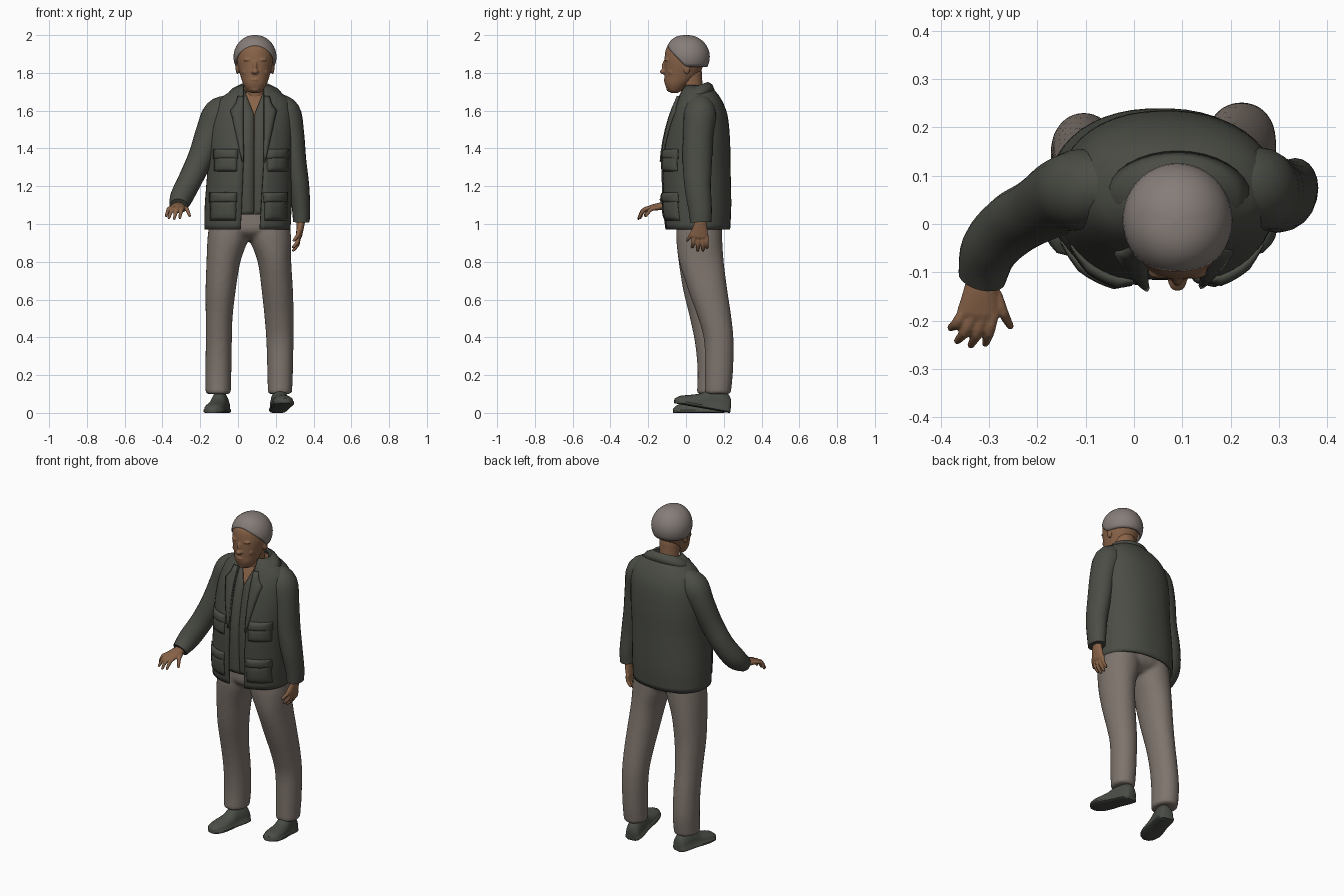
import bpy, bmesh, math
from mathutils import Vector

if "Cube" in bpy.data.objects:
    bpy.data.objects.remove(bpy.data.objects["Cube"])

def material(name, *rgb):
    m = bpy.data.materials.new(name)
    m.diffuse_color = (*rgb, 1)
    m.use_nodes = True
    m.node_tree.nodes["Principled BSDF"].inputs["Base Color"].default_value = m.diffuse_color
    return m

JACKET = material("dark olive cloth", 0.069, 0.073, 0.059)
SHIRT = material("charcoal shirt", 0.075, 0.075, 0.062)
TROUSER = material("taupe trousers", 0.21, 0.175, 0.152)
CAP = material("grey cap", 0.24, 0.205, 0.19)
SKIN = material("brown skin", 0.25, 0.125, 0.065)
SHOE = material("dark shoe leather", 0.070, 0.077, 0.063)

def add(bm, rows, wrap=True, caps=True):
    vs = [[bm.verts.new(p) for p in row] for row in rows]
    n = len(rows[0])
    for a, b in zip(vs, vs[1:]):
        for i in range(n if wrap else n - 1):
            bm.faces.new((a[i], a[(i + 1) % n], b[(i + 1) % n], b[i]))
    if wrap and caps:
        bm.faces.new(vs[0])
        bm.faces.new(vs[-1])
    return bm

def finish(bm, name, mat, thick=0, offset=-1, blend=0):
    bmesh.ops.recalc_face_normals(bm, faces=bm.faces)
    me = bpy.data.meshes.new(name)
    bm.to_mesh(me)
    bm.free()
    me.materials.append(mat)
    ob = bpy.data.objects.new(name, me)
    bpy.context.collection.objects.link(ob)
    me.shade_smooth()
    me.set_sharp_from_angle(angle=math.radians(50))
    if thick:
        mod = ob.modifiers.new("thickness", 'SOLIDIFY')
        mod.thickness, mod.offset = thick, offset
    if blend:  # melt overlapping forms into one skin
        mod = ob.modifiers.new("blend", 'REMESH')
        mod.mode, mod.voxel_size, mod.use_smooth_shade = 'VOXEL', blend, True
        mod = ob.modifiers.new("soften", 'SMOOTH')
        mod.factor, mod.iterations = 0.5, 3

def spline(pts, steps):  # Catmull-Rom through tuples of any length
    out = []
    for i in range(len(pts) - 1):
        p = [pts[max(0, min(len(pts) - 1, i + k))] for k in (-1, 0, 1, 2)]
        for t in [s / steps for s in range(steps)]:
            out.append(tuple(0.5 * (2 * b + (c - a) * t + (2 * a - 5 * b + 4 * c - d) * t * t
                             + (3 * b - a - 3 * c + d) * t ** 3) for a, b, c, d in zip(*p)))
    return out + [pts[-1]]

def sup(c, n):
    return math.copysign(abs(c) ** (2 / n), c)

def circle(sides):
    return [2 * math.pi * i / sides for i in range(sides)]

def loft(bm, rings, steps=4, sides=26, n=2.1):  # rings are (z, cx, cy, rx, ry)
    return add(bm, [[(cx + rx * sup(math.cos(a), n), cy + ry * sup(math.sin(a), n), z) for a in circle(sides)]
                    for z, cx, cy, rx, ry in spline(rings, steps)])

def tube(bm, pts, side, steps=4, sides=16, rounded=True):  # points are (x, y, z, radius along side, radius across)
    ps, frames = spline(pts, steps), []
    c = [Vector(p[:3]) for p in ps]
    for i, p in enumerate(ps):
        t = (c[min(i + 1, len(c) - 1)] - c[max(i - 1, 0)]).normalized()
        u = (Vector(side) - t * t.dot(Vector(side))).normalized()
        frames.append((c[i], u * p[3], t.cross(u) * p[4], t * p[4]))
    if rounded:
        caps = [[(o + t * sg * math.sin(k), u * math.cos(k), v * math.cos(k), t) for k in (.6, 1.15)]
                for (o, u, v, t), sg in ((frames[0], -1), (frames[-1], 1))]
        frames = caps[0][::-1] + frames + caps[1]
    return add(bm, [[o + u * math.cos(a) + v * math.sin(a) for a in circle(sides)] for o, u, v, t in frames])

def ball(bm, loc, size):
    for v in bmesh.ops.create_uvsphere(bm, u_segments=14, v_segments=8, radius=1)["verts"]:
        v.co = Vector(a * s + l for a, s, l in zip(v.co, size, loc))

# torso surface shared by jacket, shirt, lapels and pockets
TORSO = spline([(0.97, .05, .062, .228, .172), (1.10, .054, .058, .230, .182), (1.30, .064, .053, .225, .183),
                (1.45, .070, .060, .226, .173), (1.58, .078, .069, .215, .150), (1.66, .085, .070, .185, .117),
                (1.70, .088, .064, .130, .095), (1.735, .09, .055, .085, .066)], 8)
N = 2.25

def section(z):
    for a, b in zip(TORSO, TORSO[1:]):
        if z <= b[0]:
            t = max(0, (z - a[0]) / (b[0] - a[0]))
            return [p + (q - p) * t for p, q in zip(a[1:], b[1:])]
    return TORSO[-1][1:]

def front(x, z, off):
    cx, cy, rx, ry = section(z)
    return (x, cy - ry * (1 - min(1, abs((x - cx) / rx)) ** N) ** (1 / N) - off, z)

def shell(name, mat, z0, z1, edges, shrink, thick):  # garment open in front between edges(z)
    rows, m = [], 44
    for z in [z0 + (z1 - z0) * k / 30 for k in range(31)]:
        cx, cy, rx, ry = section(z)
        rx, ry = rx - shrink, ry - shrink
        left, right = [-math.acos(sup(max(-.97, min(.97, (x - cx) / rx)), 4 / N)) for x in edges(z)]
        ts = [right + (left + 2 * math.pi - right) * i / m for i in range(m + 1)]
        rows.append([(cx + rx * sup(math.cos(t), N), cy + ry * sup(math.sin(t), N), z) for t in ts])
    finish(add(bmesh.new(), rows, wrap=False), name, mat, thick)

def opening(z):
    k = min(1, (z - .97) / .35)
    return .014 + .014 * k, .116 + .022 * k

shell("jacket_body", JACKET, .972, 1.735, opening, 0, .012)
shell("shirt", SHIRT, 1.05, 1.71, lambda z: (.085 - max(0, z - 1.58) * .4, .087 + max(0, z - 1.58) * .4), .014, .006)
chest = [(z, *[v - d for v, d in zip(section(z), (0, 0, .03, .024))]) for z in (1.45, 1.55, 1.62, 1.68, 1.71)]
finish(loft(bmesh.new(), chest), "chest", SKIN)

# notched lapels folded back from the opening
for name, k, sg in (("left_lapel", 0, -1), ("right_lapel", 1, 1)):
    rows = []
    for z, w in ((1.33, 0), (1.38, .012), (1.44, .026), (1.50, .040), (1.56, .053), (1.60, .064), (1.615, .050), (1.64, .034), (1.675, .024)):
        e = opening(z)[k]
        rows.append([front(e + sg * (w + .003) * t, z, .003 + .006 * math.sin(math.pi * t)) for t in (0, .33, .67, 1)])
    finish(add(bmesh.new(), rows, wrap=False), name, JACKET, .010, 0)

# collar around the neck
rows = []
for rx, ry, z, drop in ((.076, .062, 1.735, .05), (.088, .066, 1.748, .05), (.122, .084, 1.735, .06), (.150, .095, 1.708, .065)):
    rows.append([(.09 + rx * math.sin(a), .052 + ry * math.cos(a), z - drop * (1 - math.cos(a)) / 2)
                 for a in [math.radians(-148 + 296 * i / 28) for i in range(29)]])
finish(add(bmesh.new(), rows, wrap=False), "jacket_collar", JACKET, .010, 0)

# patch pockets with flaps
def patch(name, x0, x1, z0, z1, bulge):
    puff = lambda u, v: bulge * min(1, 4 * min(u, 1 - u)) * min(1, 4 * min(v, 1 - v) + .2)
    rows = [[front(x0 + (x1 - x0) * i / 8, z0 + (z1 - z0) * k / 6, puff(i / 8, k / 6)) for i in range(9)] for k in range(7)]
    finish(add(bmesh.new(), rows, wrap=False), name, JACKET, .008, 0)

for name, x0, x1, z0, z1 in (("left_chest", -.125, -.005, 1.28, 1.36), ("right_chest", .155, .262, 1.28, 1.36),
                             ("left_hip", -.145, -.01, 1.02, 1.13), ("right_hip", .14, .255, 1.02, 1.13)):
    patch(name + "_pocket", x0, x1, z0, z1, .013)
    patch(name + "_flap", x0 - .004, x1 + .004, z1 - .015, z1 + .035, .017)

# sleeves
for name, side, pts in (
    ("left_sleeve", (1, -.6, .2), [(-.03, .08, 1.635, .055, .055), (-.10, .073, 1.585, .083, .083), (-.145, .06, 1.49, .08, .073),
     (-.195, .03, 1.36, .07, .064), (-.25, 0, 1.24, .066, .062), (-.298, -.05, 1.145, .06, .062), (-.315, -.112, 1.095, .05, .045)]),
    ("right_sleeve", (0, 1, 0), [(.19, .08, 1.645, .055, .055), (.25, .075, 1.59, .085, .08), (.282, .065, 1.48, .08, .068),
     (.300, .06, 1.34, .078, .061), (.322, .062, 1.20, .07, .055), (.334, .075, 1.08, .062, .048), (.335, .078, 1.01, .056, .044)])):
    finish(tube(bmesh.new(), pts, side, sides=20, rounded=False), name, JACKET)

# hands: a flat palm and five bent digits
def hand(name, palm, side, digits, bend):
    bm = tube(bmesh.new(), palm, side)
    for b, t in digits:
        m = (Vector(b) + Vector(t)) / 2 + Vector(bend)
        tube(bm, [(*b, .012, .012), (*m, .0115, .0115), (*t, .008, .008)], side, 3, 8)
    finish(bm, name, SKIN, blend=.004)

hand("left_hand", [(-.313, -.10, 1.095, .03, .024), (-.318, -.14, 1.093, .036, .02), (-.322, -.185, 1.085, .046, .016)], (1, 0, 0),
     [((-.355, -.185, 1.085), (-.380, -.215, 1.043)), ((-.336, -.195, 1.085), (-.366, -.242, 1.033)),
      ((-.314, -.195, 1.085), (-.338, -.251, 1.028)), ((-.292, -.190, 1.085), (-.308, -.248, 1.033)),
      ((-.285, -.145, 1.085), (-.256, -.212, 1.043))], (0, -.006, .014))
hand("right_hand", [(.333, .078, 1.02, .03, .024), (.330, .075, .985, .038, .02), (.322, .072, .935, .046, .017)], (0, 1, 0),
     [((.32, .108, .935), (.298, .112, .876)), ((.32, .088, .93), (.295, .090, .862)), ((.32, .066, .93), (.293, .062, .861)),
      ((.32, .044, .935), (.292, .034, .878)), ((.322, .045, .975), (.295, .006, .913))], (.008, 0, -.004))

# head with blended features, and neck
bm = loft(bmesh.new(), [(1.693, .09, -.06, .018, .016), (1.705, .09, -.06, .040, .036), (1.74, .09, -.046, .062, .066),
          (1.78, .09, -.026, .076, .088), (1.83, .09, -.013, .090, .102), (1.88, .09, -.006, .097, .108),
          (1.93, .09, -.004, .090, .101), (1.965, .09, 0, .066, .075), (1.98, .09, 0, .03, .04)])
for loc, size in (((0, -.118, 1.806), (.020, .022, .013)), ((0, -.110, 1.832), (.012, .018, .036)),       # nose
                  ((0, -.106, 1.764), (.026, .013, .007)), ((0, -.103, 1.751), (.022, .013, .007)),       # lips
                  ((0, -.090, 1.716), (.026, .014, .016))):                                              # chin
    ball(bm, (.09, *loc[1:]), size)
for s in (-1, 1):  # brows, eyelids, cheeks and ears
    for dx, y, z, size in ((.036, -.101, 1.870, (.026, .013, .009)), (.036, -.095, 1.847, (.017, .012, .008)),
                           (.042, -.078, 1.806, (.028, .020, .022)), (.093, .005, 1.825, (.010, .018, .032))):
        ball(bm, (.09 + s * dx, y, z), size)
finish(bm, "head", SKIN, blend=.0045)
finish(tube(bmesh.new(), [(.09, .05, 1.60, .062, .06), (.09, .035, 1.70, .058, .056), (.09, .022, 1.80, .062, .062)], (1, 0, 0)), "neck", SKIN)

# close-fitting cap whose lower edge arches up over the forehead
rows = []
for k in range(13):
    row = []
    for a in [t - math.pi for t in circle(48)]:
        low = math.asin((1.832 + .113 * max(0, 1 - (abs(a) / 1.48) ** 1.8) - 1.885) / .115)
        e = low + (math.pi / 2 - .02 - low) * k / 12
        r = math.cos(e) ** (1 - .3 * max(0, math.cos(a)))
        row.append((.09 + .114 * r * math.sin(a), .008 - .118 * r * math.cos(a), 1.885 + .115 * math.sin(e)))
    rows.append(row)
bm = add(bmesh.new(), rows, caps=False)
bm.verts.ensure_lookup_table()
bm.faces.new(bm.verts[-48:])
finish(bm, "cap", CAP, .010)

# trousers: hips and two bent legs melted together
bm = loft(bmesh.new(), [(.915, .06, .07, .04, .06), (.94, .06, .07, .14, .10), (.97, .06, .07, .214, .122),
                        (1.02, .06, .07, .212, .122), (1.07, .06, .07, .205, .12)], n=2.2)
loft(bm, [(.10, -.105, .138, .067, .081), (.22, -.104, .146, .069, .085), (.36, -.102, .135, .069, .086),
          (.50, -.100, .112, .071, .091), (.65, -.092, .088, .080, .103), (.80, -.077, .076, .090, .115),
          (.92, -.054, .07, .108, .122), (1.0, -.045, .07, .108, .12)])
loft(bm, [(.100, .222, .168, .064, .069), (.22, .223, .174, .068, .075), (.38, .222, .174, .072, .078),
          (.50, .218, .153, .077, .088), (.65, .208, .115, .083, .104), (.80, .193, .082, .089, .118),
          (.92, .172, .07, .110, .122), (1.0, .165, .07, .108, .12)])
finish(bm, "trousers", TROUSER, blend=.011)

# shoes: rings from heel to toe with a flat tread, a welt and a rounded upper
def shoe(name, heel, direction, length, pitch):
    d, rows = Vector(direction).normalized(), []
    w = Vector((-d.y, d.x, 0))
    f = d * math.cos(pitch) + Vector((0, 0, math.sin(pitch)))
    up = f.cross(w)
    sole = [(-.9, 0), (-1.08, .006), (-1.08, .016), (-.98, .02)]
    for s, hw, h in spline([(0, .022, .05), (.04, .040, .085), (.18, .046, .115), (.38, .046, .115),
                            (.54, .050, .078), (.74, .054, .058), (.91, .044, .044), (1, .018, .026)], 3):
        upper = [(math.cos(a), .02 + (h - .02) * math.sin(a)) for a in [math.pi * i / 10 for i in range(9, 0, -1)]]
        rows.append([Vector(heel) + f * s * length + w * x * hw + up * z for x, z in sole + upper + [(-x, z) for x, z in sole[::-1]]])
    finish(add(bmesh.new(), rows), name, SHOE)

shoe("left_shoe", (-.078, .200, 0), (-.23, -.97, 0), .272, 0)
shoe("right_shoe", (.208, .230, 0), (.14, -.99, 0), .300, math.radians(10))
